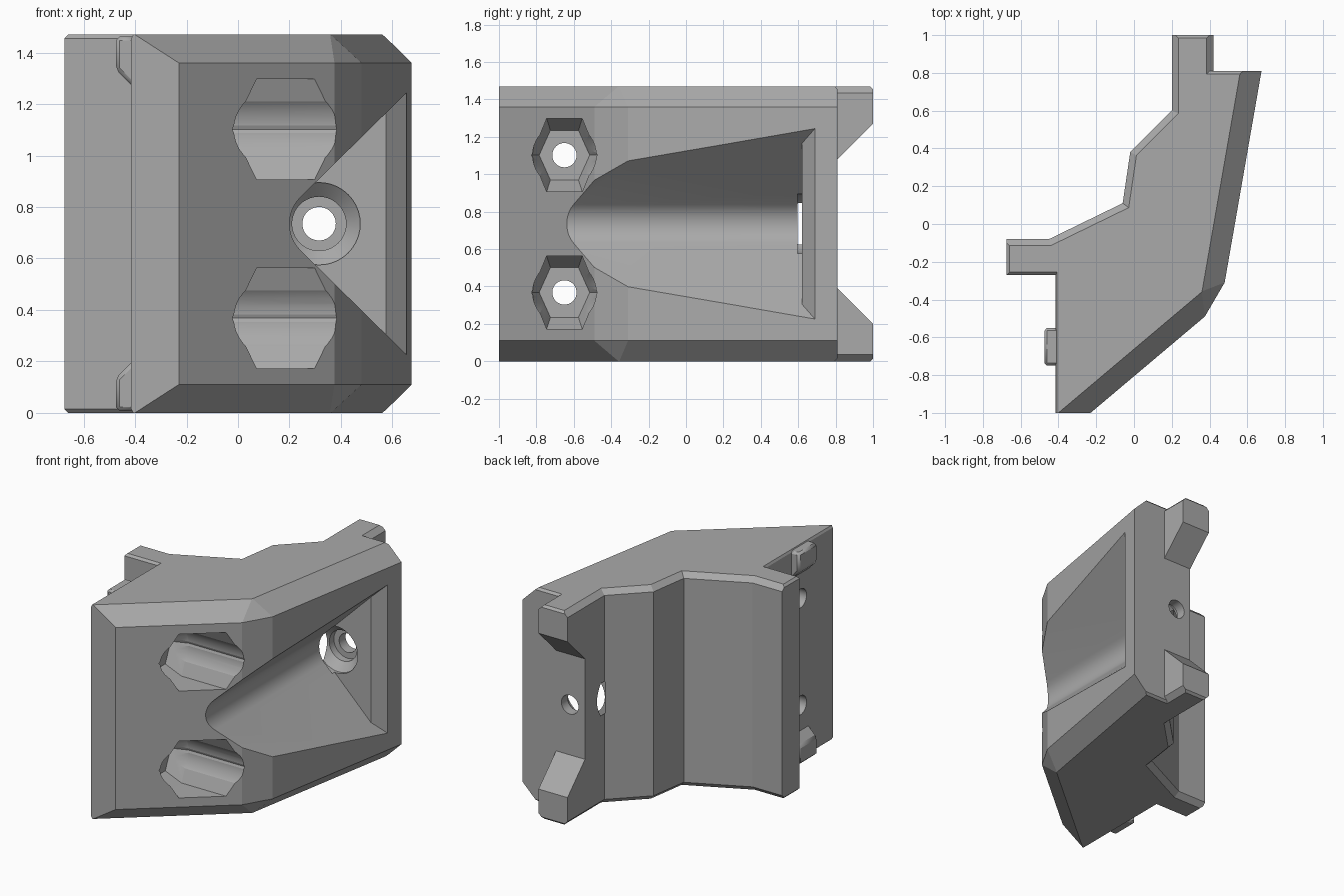
import bpy, bmesh, math
from mathutils import Vector

if "Cube" in bpy.data.objects:
    bpy.data.objects.remove(bpy.data.objects["Cube"])

HEIGHT, MID = 1.47, 0.735

grey = bpy.data.materials.new("Plain grey")
grey.use_nodes = True
grey.diffuse_color = (0.4, 0.4, 0.4, 1)
grey.node_tree.nodes["Principled BSDF"].inputs["Base Color"].default_value = (0.4, 0.4, 0.4, 1)


def finish(name, bm):
    bmesh.ops.recalc_face_normals(bm, faces=bm.faces[:])
    mesh = bpy.data.meshes.new(name)
    bm.to_mesh(mesh)
    bm.free()
    mesh.materials.append(grey)
    obj = bpy.data.objects.new(name, mesh)
    bpy.context.collection.objects.link(obj)
    return obj


def loft(name, rings):
    """Closed solid through rings of equal point count."""
    bm = bmesh.new()
    loops = [[bm.verts.new(p) for p in ring] for ring in rings]
    n = len(loops[0])
    for a, b in zip(loops, loops[1:]):
        for i in range(n):
            j = (i + 1) % n
            bm.faces.new((a[i], a[j], b[j], b[i]))
    bm.faces.new(loops[0])
    bm.faces.new(loops[-1])
    return finish(name, bm)


def circle(r, n=40):
    return [(r * math.cos(math.tau * i / n), r * math.sin(math.tau * i / n)) for i in range(n)]


def along_x(points, x, y, z):
    return [(x, y + a, z + b) for a, b in points]


def along_y(points, x, y, z):
    return [(x + a, y, z + b) for a, b in points]


def inset(poly, offsets):
    """Move each edge of a counter-clockwise outline inward by its own amount."""
    out = []
    for i, p in enumerate(poly):
        prev, here, nxt = Vector(poly[i - 1]), Vector(p), Vector(poly[(i + 1) % len(poly)])
        d1, d2 = (here - prev).normalized(), (nxt - here).normalized()
        n1, n2 = Vector((-d1.y, d1.x)), Vector((-d2.y, d2.x))
        a, b = here + n1 * offsets[i - 1], here + n2 * offsets[i]
        t = (b - a).cross(d2) / d1.cross(d2)
        out.append(a + d1 * t)
    return out


def cut(obj, cutter):
    cutter.hide_render = True
    mod = obj.modifiers.new("Cut", "BOOLEAN")
    mod.operation, mod.solver, mod.object = "DIFFERENCE", "EXACT", cutter
    bpy.context.view_layer.objects.active = obj
    bpy.ops.object.modifier_apply(modifier=mod.name)
    bpy.data.objects.remove(cutter)


# Main body: plan outline, with the chamfer inset and height of each edge
FRONT, BEND, BACK, FINE = (.11, .11), (.08, .11), (.035, .035), (.015, .015)
plan = [
    (-.415, -1, (0, .01)), (-.23, -1, FRONT), (.375, -.49, BEND), (.48, -.31, FRONT),
    (.675, .81, FINE), (.42, .81, BACK), (.42, 1, FINE), (.2, 1, BACK), (.2, .6, BACK),
    (-.02, .38, BACK), (-.06, .11, BACK), (-.45, -.08, BACK), (-.675, -.08, FINE),
    (-.675, -.27, FINE), (-.415, -.27, (.008, .015))]
outline = [(x, y) for x, y, c in plan]
levels = [0, .015, .035, .11]
rings = []
for z in levels + [HEIGHT - h for h in reversed(levels)]:
    depth = min(z, HEIGHT - z)
    offsets = [c[0] * max(0, 1 - depth / c[1]) for x, y, c in plan]
    rings.append([(p.x, p.y, z) for p in inset(outline, offsets)])
body = loft("bracket_body", rings)

# Gap that leaves two slanted tabs at the back
gap = [(.81, -.345), (1.02, -.555), (1.02, .555), (.81, .345)]
cut(body, loft("tab_gap", [along_x(gap, x, 0, MID) for x in (.1, .6)]))

# Rounded V-shaped channel along the front, ending in a sloped lip
channel = [(.9, .755), (.575, .43)]
for i in range(13):
    a = math.radians(135 + 90 * i / 12)
    channel.append((.345 + .145 * math.cos(a), .145 * math.sin(a)))
channel += [(.575, -.43), (.9, -.755)]
bm = bmesh.new()
near = [bm.verts.new((x, -1.2, MID + z)) for x, z in channel]
far = [bm.verts.new((x, .62 + max(0, x - .575) * .875, MID + z)) for x, z in channel]
for i in range(len(near)):
    bm.faces.new((near[i - 1], near[i], far[i], far[i - 1]))
bm.faces.new(near)
bm.faces.new(far[1:-1])
bm.faces.new((far[0], far[1], far[-2], far[-1]))
cut(body, finish("channel", bm))

# Stepped screw hole in the end wall of the channel
steps = [(.16, .595), (.16, .64), (.105, .69), (.105, .74), (.065, .74), (.065, 1.1)]
cut(body, loft("end_screw_hole", [along_y(circle(r), .315, y, MID) for r, y in steps]))

# Two side bolt pockets: round mouth, tapering slot and through hole
wide = [(.095, .195), (-.095, .195), (-.175, 0), (-.095, -.195), (.095, -.195), (.175, 0)]
narrow = [(.075, .133), (-.075, .133), (-.135, 0), (-.075, -.133), (.075, -.133), (.135, 0)]
for z in (MID - .367, MID + .367):
    mouth = [(.17, .6), (.17, -.04), (.125, -.14)]
    cut(body, loft("pocket_mouth", [along_x(circle(r), x, -.65, z) for r, x in mouth]))
    slot = [(wide, .6), (wide, -.04), (narrow, -.15)]
    cut(body, loft("pocket_slot", [along_x(s, x, -.65, z) for s, x in slot]))
    cut(body, loft("bolt_hole", [along_x(circle(.065), x, -.65, z) for x in (-.7, .3)]))

# Small locating nubs on the flat side, mirrored top and bottom
nub = [(-.39, .515), (-.475, .6), (-.475, .728), (-.39, .728)]
parts = [body]
for name, s in (("upper_nub", 1), ("lower_nub", -1)):
    obj = loft(name, [[(x, y, MID + s * z) for x, z in nub] for y in (-.75, -.55)])
    bevel = obj.modifiers.new("Soft edges", "BEVEL")
    bevel.width, bevel.segments = .015, 1
    parts.append(obj)

# Smooth the round cuts and keep the flat edges sharp
for obj in parts:
    obj.data.shade_smooth()
    obj.data.set_sharp_from_angle(angle=math.radians(15))
